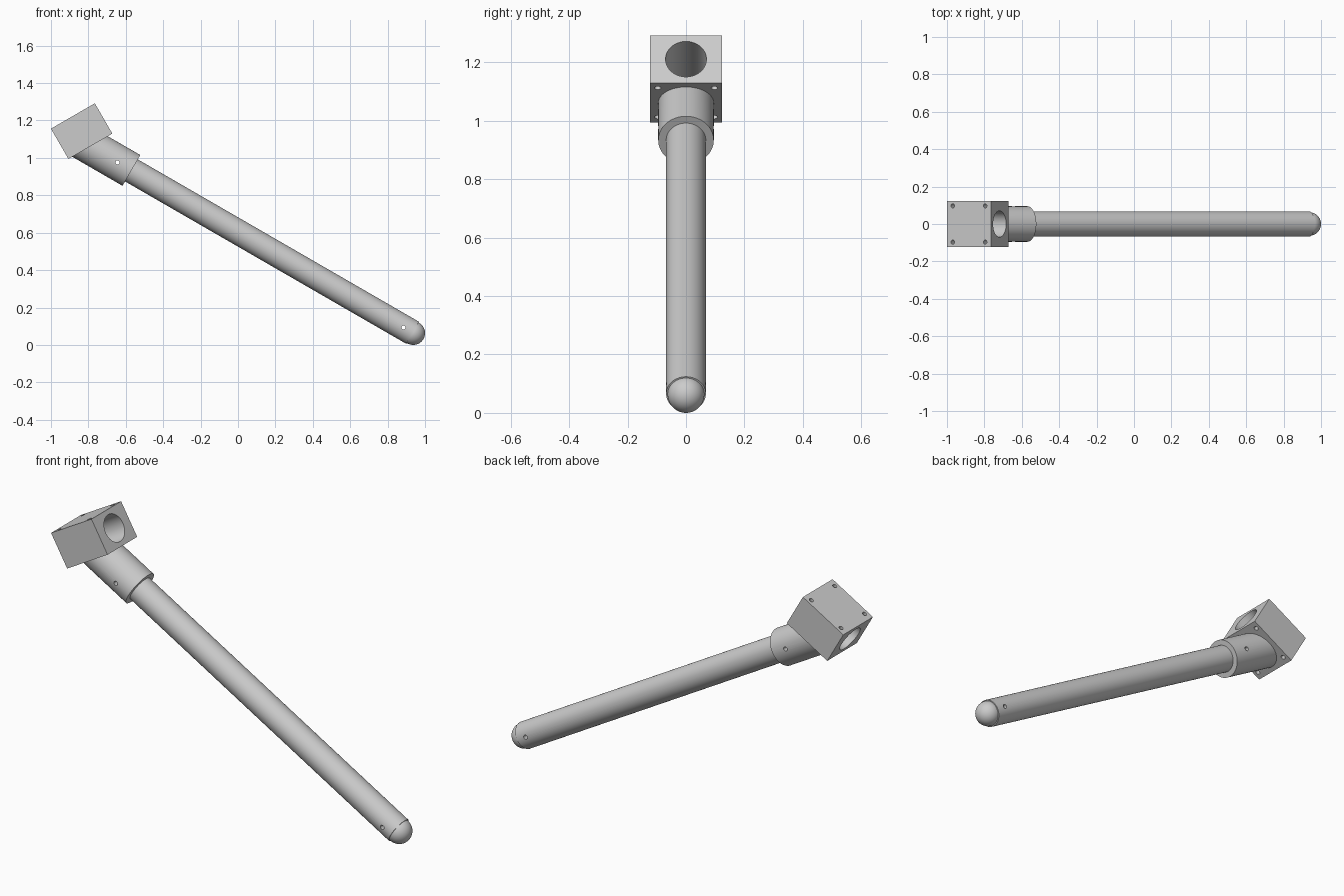
import bpy, bmesh
from math import radians
from mathutils import Matrix, Vector

if "Cube" in bpy.data.objects:
    bpy.data.objects.remove(bpy.data.objects["Cube"], do_unlink=True)

grey = bpy.data.materials.new("plain grey")
grey.use_nodes = True
grey.diffuse_color = (0.6, 0.6, 0.6, 1)
grey.node_tree.nodes["Principled BSDF"].inputs["Base Color"].default_value = (0.6, 0.6, 0.6, 1)

TILT = radians(30)
BLOCK = Matrix.Translation((-0.836, 0, 1.143)) @ Matrix.Rotation(-TILT, 4, 'Y')
BLOCK_SIZE = Vector((0.271, 0.246, 0.187))
BALL_CENTRE = Vector((0.937, 0, 0.063))
ROD = Matrix.Translation(BALL_CENTRE) @ Matrix.Rotation(TILT, 4, 'Y')  # local x runs down the rod
ALONG_X = Matrix.Rotation(radians(90), 4, 'Y')
ALONG_Y = Matrix.Rotation(radians(90), 4, 'X')


def finish(name, bm):
    mesh = bpy.data.meshes.new(name)
    bm.to_mesh(mesh)
    bm.free()
    obj = bpy.data.objects.new(name, mesh)
    bpy.context.collection.objects.link(obj)
    mesh.materials.append(grey)
    return obj


def cylinder(bm, radius, length, matrix, sides=64):
    bmesh.ops.create_cone(bm, cap_ends=True, segments=sides, radius1=radius,
                          radius2=radius, depth=length, matrix=matrix)


def rod_cylinder(bm, radius, start, end):
    mid = Matrix.Translation(((start + end) / 2, 0, 0))
    cylinder(bm, radius, end - start, ROD @ mid @ ALONG_X)


def select_only(obj):
    bpy.ops.object.select_all(action='DESELECT')
    obj.select_set(True)
    bpy.context.view_layer.objects.active = obj


def cut(obj, bm):
    cutter = finish("cutter", bm)
    cutter.hide_render = True
    mod = obj.modifiers.new("holes", 'BOOLEAN')
    mod.operation = 'DIFFERENCE'
    mod.solver = 'EXACT'
    mod.object = cutter
    select_only(obj)
    bpy.ops.object.modifier_apply(modifier=mod.name)
    bpy.data.objects.remove(cutter, do_unlink=True)


def smooth(obj):
    select_only(obj)
    bpy.ops.object.shade_smooth_by_angle(angle=radians(30))


def pin_hole(obj, position):
    bm = bmesh.new()
    cylinder(bm, 0.011, 0.4, ROD @ Matrix.Translation((position, 0, 0)) @ ALONG_Y, 20)
    cut(obj, bm)


# Mounting block with a large bore and four bolt holes
bm = bmesh.new()
bmesh.ops.create_cube(bm, size=1, matrix=BLOCK @ Matrix.Diagonal(BLOCK_SIZE).to_4x4())
block = finish("mounting_block", bm)
bm = bmesh.new()
cylinder(bm, 0.07, 0.5, BLOCK @ ALONG_X)
for x in (-0.1, 0.1):
    for y in (-0.097, 0.097):
        cylinder(bm, 0.011, 0.4, BLOCK @ Matrix.Translation((x, y, 0)), 20)
cut(block, bm)
smooth(block)

# Collar, trimmed flush with the underside of the block
bm = bmesh.new()
rod_cylinder(bm, 0.095, -2.3, -1.74)
under = BLOCK @ Vector((0, 0, -BLOCK_SIZE.z / 2))
up = BLOCK.to_3x3() @ Vector((0, 0, 1))
cap = bmesh.ops.bisect_plane(bm, geom=bm.verts[:] + bm.edges[:] + bm.faces[:],
                             plane_co=under, plane_no=up, clear_outer=True)
bmesh.ops.holes_fill(bm, edges=[e for e in bm.edges if e.is_boundary], sides=0)
bmesh.ops.recalc_face_normals(bm, faces=bm.faces[:])
collar = finish("collar", bm)
pin_hole(collar, -1.826)
smooth(collar)

# Long tube
bm = bmesh.new()
rod_cylinder(bm, 0.068, -1.76, -0.004)
tube = finish("tube", bm)
pin_hole(tube, -0.06)
smooth(tube)

# Rounded end plug: half ball seated on the tube end
bm = bmesh.new()
bmesh.ops.create_uvsphere(bm, u_segments=48, v_segments=24, radius=0.063, matrix=ROD @ ALONG_X)
axis = ROD.to_3x3() @ Vector((1, 0, 0))
bmesh.ops.bisect_plane(bm, geom=bm.verts[:] + bm.edges[:] + bm.faces[:],
                       plane_co=BALL_CENTRE - axis * 0.006, plane_no=axis, clear_inner=True)
bmesh.ops.holes_fill(bm, edges=[e for e in bm.edges if e.is_boundary], sides=0)
smooth(finish("end_plug", bm))
